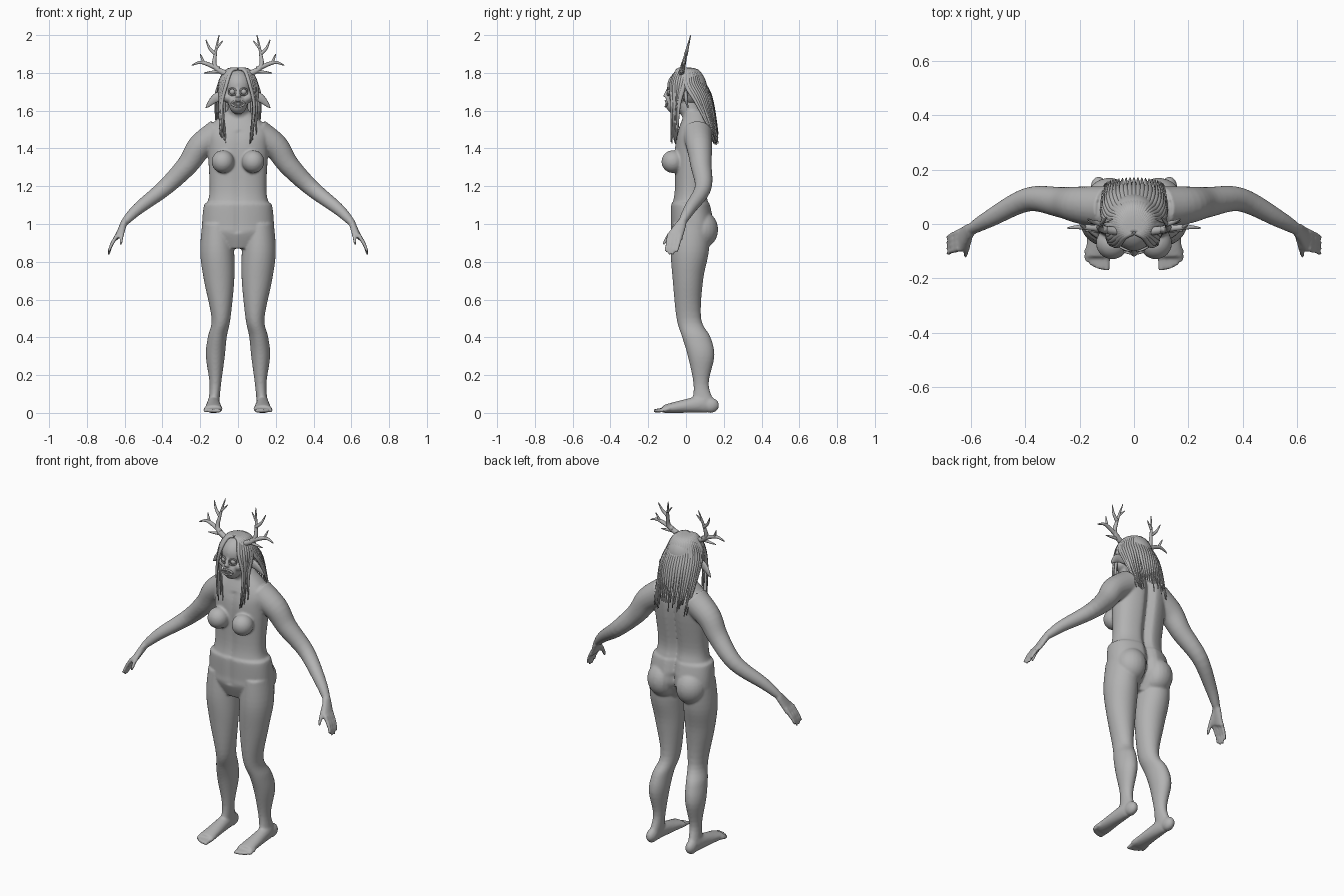
import bpy, bmesh, math, random
from mathutils import Vector, Matrix

random.seed(4)
if "Cube" in bpy.data.objects:
    bpy.data.objects.remove(bpy.data.objects["Cube"])

clay = bpy.data.materials.new("grey_clay")
clay.use_nodes = True
grey = (0.45, 0.45, 0.45, 1)
clay.diffuse_color = grey
clay.node_tree.nodes["Principled BSDF"].inputs["Base Color"].default_value = grey

UP = Vector((0, 0, 1))
BACK = Vector((0, 1, 0))


def spline(points, steps=5):
    """Smooth curve through tuples of any length."""
    padded = [points[0], *points, points[-1]]
    curve = []
    for start in range(len(points) - 1):
        for step in range(steps):
            t = step / steps
            curve.append([b + t / 2 * (c - a + t * (2 * a - 5 * b + 4 * c - d + t * (3 * b - a - 3 * c + d)))
                          for a, b, c, d in zip(*padded[start:start + 4])])
    return curve + [list(points[-1])]


def skin(bm, rings):
    """Join equal rings of points into a closed shell."""
    rings = [[bm.verts.new(point) for point in ring] for ring in rings]
    count = len(rings[0])
    for low, high in zip(rings, rings[1:]):
        for k in range(count):
            after = (k + 1) % count
            bm.faces.new((low[k], low[after], high[after], high[k]))
    bm.faces.new(rings[0])
    bm.faces.new(rings[-1])


def oval(center, across, along, sides, power=1.0):
    """Points of an ellipse; a power below one makes it boxier."""
    ring = []
    for k in range(sides):
        angle = math.tau * k / sides
        c, s = [math.copysign(abs(v) ** power, v) for v in (math.cos(angle), math.sin(angle))]
        ring.append(center + across * c + along * s)
    return ring


def stack(bm, rows, side=1, power=1.0):
    """Level sections: height, middle, half width, front edge, back edge."""
    rings = []
    for z, x, half, front, back in spline(rows):
        center = Vector((x * side, (front + back) / 2, z))
        rings.append(oval(center, Vector((half, 0, 0)), BACK * (back - front) / 2, 64, power))
    skin(bm, rings)


def rod(bm, points, thick, tip, side=1, ref=BACK, sides=12, ease=1):
    """Tapering rod; a pair of radii gives the sizes across and along ref."""
    thick, tip = [r if isinstance(r, tuple) else (r, r) for r in (thick, tip)]
    path = [Vector((x * side, y, z)) for x, y, z in spline(points)]
    ref = Vector((ref[0] * side, ref[1], ref[2]))
    last = len(path) - 1
    rings = []
    for i, center in enumerate(path):
        tangent = (path[min(i + 1, last)] - path[max(i - 1, 0)]).normalized()
        along = (ref - tangent * tangent.dot(ref)).normalized()
        fade = (i / last) ** ease
        across_size, along_size = [a + (b - a) * fade for a, b in zip(thick, tip)]
        rings.append(oval(center, along.cross(tangent) * across_size, along * along_size, sides))
    skin(bm, rings)


def ball(bm, center, size, side=1):
    x, y, z = center
    place = Matrix.Translation((x * side, y, z)) @ Matrix.Diagonal((*size, 1))
    bmesh.ops.create_uvsphere(bm, u_segments=24, v_segments=16, radius=1, matrix=place)


def hoop(bm, center, width, height, thick, side=1):
    """Closed ring that curves back around the face."""
    middle = Vector(center)
    points = []
    for point in oval(middle, Vector((width, 0, 0)), UP * height, 16):
        points.append((point.x, point.y + 6 * point.x ** 2, point.z))
    rod(bm, points + points[:1], thick, thick, side)


def finish(bm, name):
    bmesh.ops.recalc_face_normals(bm, faces=bm.faces)
    for face in bm.faces:
        face.smooth = True
    mesh = bpy.data.meshes.new(name)
    bm.to_mesh(mesh)
    bm.free()
    mesh.materials.append(clay)
    part = bpy.data.objects.new(name, mesh)
    bpy.context.collection.objects.link(part)
    return part


# Torso, stepping out at the hips
body = bmesh.new()
stack(body, [(.87, 0, .1, -.05, .08), (.95, 0, .18, -.08, .14), (1, 0, .19, -.08, .15),
             (1.1, 0, .18, -.08, .13), (1.12, 0, .16, -.07, .12), (1.2, 0, .15, -.06, .11),
             (1.4, 0, .16, -.06, .14), (1.5, 0, .16, -.04, .14), (1.6, 0, .06, 0, .1)], power=.85)

# Neck, skull, jaw and nose
rod(body, [(0, .06, 1.5), (0, 0, 1.68)], .06, .05, sides=24)
ball(body, (0, 0, 1.73), (.08, .1, .09))
ball(body, (0, -.05, 1.64), (.05, .06, .06))
rod(body, [(0, -.09, 1.72), (0, -.11, 1.67)], .01, .015)

for side in (1, -1):
    # Cheek, chest and seat
    ball(body, (.05, -.05, 1.67), (.03, .04, .03), side)
    ball(body, (.08, -.07, 1.33), (.06, .06, .06), side)
    ball(body, (.09, .08, .97), (.09, .09, .1), side)

    # Leg
    stack(body, [(1, .11, .08, -.07, .13), (.85, .11, .09, -.08, .12), (.7, .1, .08, -.07, .09),
                 (.5, .09, .05, -.05, .08), (.4, .11, .05, -.02, .13), (.3, .12, .05, .01, .15),
                 (.15, .12, .03, .04, .12), (.04, .13, .03, .03, .16)], side)

    # Foot and toes
    ball(body, (.13, .13, .04), (.03, .045, .04), side)
    rod(body, [(.13, .1, .05), (.13, -.12, .02)], (.03, .05), (.05, .02), side, UP, sides=24)
    for toe in range(5):
        x = .1 + .018 * toe
        tip = -.17 + .002 * toe ** 2
        rod(body, [(x, -.09, .02), (x, tip, .01)], .015 - .001 * toe, .01, side, UP)

    # Arm and palm
    wrist = (.6, -.02, 1.01)
    knuckles = (.64, -.06, .93)
    rod(body, [(.1, .06, 1.48), (.2, .07, 1.41), (.27, .08, 1.31), (.39, .09, 1.19), (.53, .02, 1.08), wrist],
        .08, .02, side, sides=24)
    rod(body, [wrist, knuckles], (.02, .025), (.013, .045), side, sides=24)

    # Fingers and thumb
    for finger in range(4):
        spread = .02 * finger
        drop = .015 * abs(finger - 1.5)
        rod(body, [(.64, spread - .09, .94), (.67, spread - .1, .89), (.685, spread - .11, .83 + drop)],
            .012, .007, side)
    rod(body, [wrist, (.615, -.09, .94), (.62, -.12, .89)], .016, .007, side)

# Groove along the spine and a faint line down the front
for vert in body.verts:
    x, y, z = vert.co
    if y > .05 and .86 < z < 1.56:
        depth = .04 if z < 1.04 else .03
        vert.co.y -= depth * math.exp(-(x / .026) ** 2)
    elif y < -.03 and .95 < z < 1.5:
        vert.co.y += .007 * math.exp(-(x / .02) ** 2)

# Blend the overlapping body shells into one skin
figure = finish(body, "body")
blend = figure.modifiers.new("blend", 'REMESH')
blend.mode = 'VOXEL'
blend.voxel_size = .0065
blend.use_smooth_shade = True
soften = figure.modifiers.new("soften", 'SMOOTH')
soften.iterations = 5

# Eyes, eyelids and drooping pointed ears
eyes, eyelids, ears = bmesh.new(), bmesh.new(), bmesh.new()
for side in (1, -1):
    ball(eyes, (.03, -.085, 1.7), (.016, .016, .016), side)
    hoop(eyelids, (.03, -.1, 1.7), .02, .018, .004, side)
    rod(ears, [(.07, 0, 1.68), (.12, 0, 1.665), (.17, .01, 1.615)], (.03, .012), .002, side, ease=2)
finish(eyes, "eyes")
finish(eyelids, "eyelids")
finish(ears, "ears")

# Antlers: a main beam with side tines, leaning back as they rise
antlers = bmesh.new()
beam = [(.05, 1.79), (.12, 1.83), (.12, 1.9), (.1, 2)]
fork = [(.12, 1.9), (.15, 1.93), (.17, 1.975)]
outer = [(.1, 1.82), (.19, 1.855), (.245, 1.84)]
spur = [(.18, 1.85), (.2, 1.9)]
low = [(.08, 1.81), (.18, 1.8)]
inner = [(.115, 1.93), (.08, 1.97)]
for branch, thick in ((beam, .016), (fork, .01), (outer, .013), (spur, .008), (low, .011), (inner, .007)):
    for side in (1, -1):
        rod(antlers, [(x, (z - 1.9) / 4, z) for x, z in branch], thick, .002, side, ease=1.5)
finish(antlers, "antlers")

# Grinning mouth with two rows of teeth
lips = bmesh.new()
hoop(lips, (0, -.108, 1.637), .034, .015, .005)
finish(lips, "lips")
teeth = bmesh.new()
for column in range(8):
    x = (column - 3.5) * .0075
    for z in (1.643, 1.631):
        ball(teeth, (x, 6 * x * x - .105, z), (.004, .005, .007))
finish(teeth, "teeth")

# Hair: a scalp cap and tapering locks fanned out from the crown
hair = bmesh.new()
ball(hair, (0, .02, 1.725), (.09, .09, .1))
locks = 20
for side in (1, -1):
    for lock in range(locks):
        turn = math.radians(38 + 142 * lock / (locks - 1))
        out, back = math.sin(turn), -math.cos(turn)
        jitter = random.uniform(-1, 1)
        width = .013 + .003 * jitter
        path = [(.01 * out, -.03, 1.82), (.06 * out, .06 * back, 1.81), (.1 * out, .1 * back, 1.74)]
        if lock < locks / 3:
            # Locks hanging in front of the shoulders
            slip = .006 * lock
            path += [(.09 + .01 * jitter, slip - .075, 1.62), (.08 + .02 * jitter, slip - .08, 1.45 + .03 * jitter)]
        else:
            # Locks falling down the back
            path += [(.12 * out, .05 + .09 * back, 1.65), (.11 * out, .14 + .03 * back, 1.45 + .04 * jitter)]
        rod(hair, path, (.009, width), .002, side, (-back, out, 0), sides=8, ease=3)
finish(hair, "hair")
